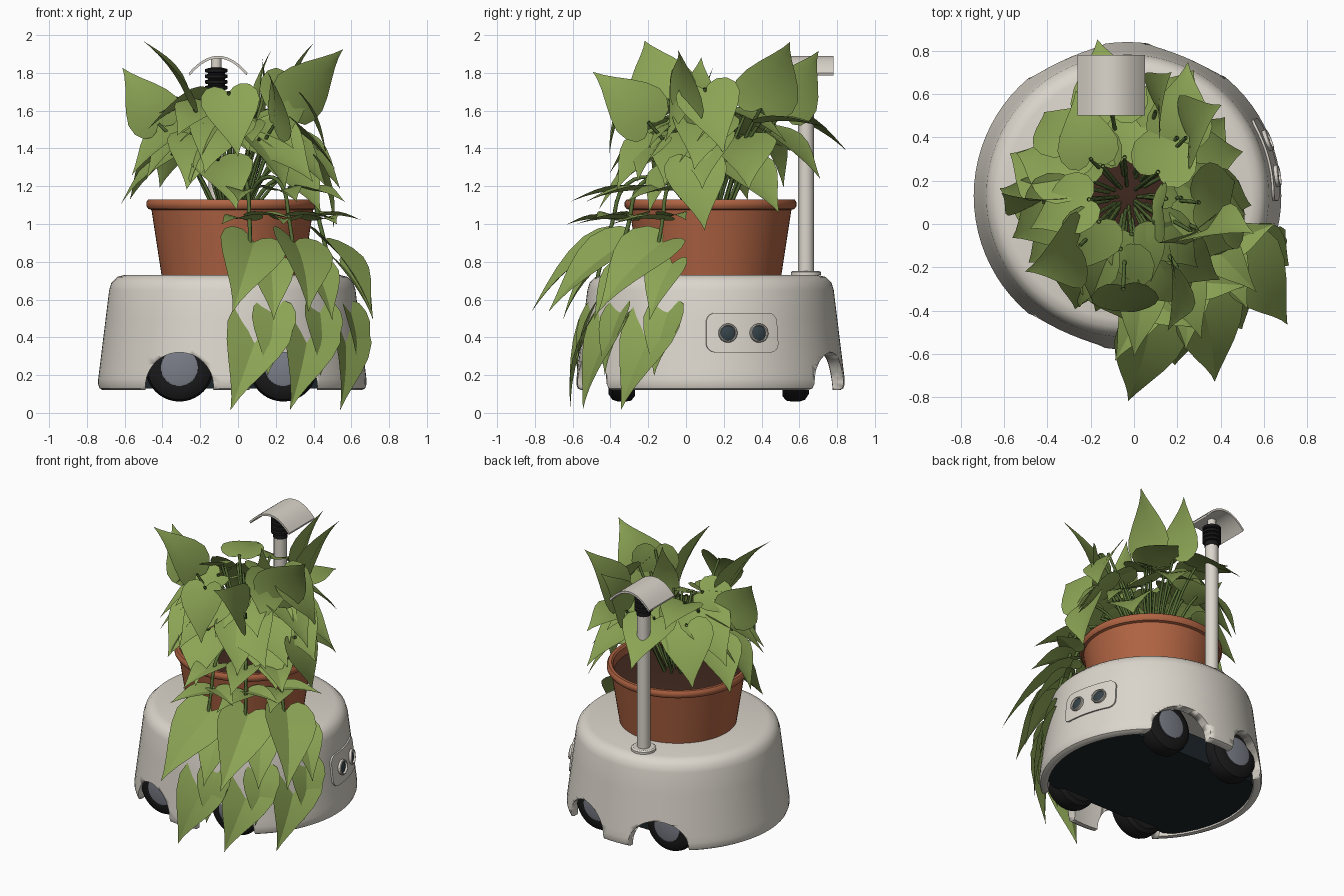
import bpy, bmesh, random
from math import sin, cos, pi, radians, sqrt
from mathutils import Vector, Matrix

random.seed(4)
cube = bpy.data.objects.get("Cube")
if cube:
    bpy.data.objects.remove(cube)
CX, CY = -0.03, 0.13
UP = Vector((0, 0, 1))


def material(name, rgb):
    m = bpy.data.materials.new(name)
    m.use_nodes = True
    m.diffuse_color = (*rgb, 1)
    m.node_tree.nodes["Principled BSDF"].inputs["Base Color"].default_value = (*rgb, 1)
    return m


beige = material("warm beige", (.71, .67, .60))
clay = material("terracotta", (.43, .125, .055))
green = material("leaf green", (.26, .37, .09))
stem_green = material("stem green", (.09, .15, .035))
black = material("rubber black", (.01, .01, .011))
grey = material("hub grey", (.20, .21, .25))
navy = material("chassis dark", (.012, .018, .022))
soil_brown = material("soil brown", (.05, .021, .013))
glass = material("port glass", (.035, .055, .065))


def finish(name, bm, mat, angle=35):
    me = bpy.data.meshes.new(name)
    bm.to_mesh(me)
    bm.free()
    ob = bpy.data.objects.new(name, me)
    bpy.context.collection.objects.link(ob)
    me.materials.append(mat)
    bpy.ops.object.select_all(action='DESELECT')
    ob.select_set(True)
    bpy.context.view_layer.objects.active = ob
    bpy.ops.object.shade_smooth_by_angle(angle=radians(angle))
    return ob


def lathe(name, profile, mat, place=Matrix.Translation((CX, CY, 0)), steps=48):
    """Spin (radius, height) points around z, then place the result."""
    bm = bmesh.new()
    vs = [bm.verts.new((r, 0, z)) for r, z in profile]
    # Points on the axis are never joined to each other
    edges = [bm.edges.new(p) for p in zip(vs, vs[1:]) if p[0].co.x + p[1].co.x > 0]
    bmesh.ops.spin(bm, geom=vs + edges, axis=UP, cent=(0, 0, 0), angle=2 * pi, steps=steps)
    bmesh.ops.remove_doubles(bm, verts=bm.verts, dist=1e-4)
    bmesh.ops.recalc_face_normals(bm, faces=bm.faces)
    bmesh.ops.transform(bm, matrix=place, verts=bm.verts)
    return finish(name, bm, mat)


def thicken(name, bm, offset, mat, place=Matrix()):
    """Extrude an open sheet of faces into a solid."""
    top = bmesh.ops.extrude_face_region(bm, geom=bm.faces[:], use_keep_orig=True)["geom"]
    bmesh.ops.translate(bm, vec=offset, verts=[g for g in top if isinstance(g, bmesh.types.BMVert)])
    bmesh.ops.recalc_face_normals(bm, faces=bm.faces)
    bmesh.ops.transform(bm, matrix=place, verts=bm.verts)
    return finish(name, bm, mat)


def prism(name, outline, low, high, mat, place=Matrix()):
    bm = bmesh.new()
    bm.faces.new([bm.verts.new((x, y, low)) for x, y in outline])
    return thicken(name, bm, (0, 0, high - low), mat, place)


def facing(direction, at):
    return Matrix.Translation(at) @ Vector(direction).to_track_quat('Z', 'Y').to_matrix().to_4x4()


def polar(deg, u, v, z):
    """Point at u outward and v sideways from the pot's axis."""
    a = radians(deg)
    return Vector((CX + u * cos(a) - v * sin(a), CY + u * sin(a) + v * cos(a), z))


# Hollow body shell with wheel arches cut from front to back
wall = [(.71 - .123 * (z - .18), z) for z in (.18, .22, .26, .3, .335, .36, .5, .65)]
outer = [(.685, .12), (.703, .13), (.71, .15)] + wall + [(.64, .69), (.61, .72), (.57, .73), (0, .73)]
shell = lathe("body_shell", outer + [(0, .62), (.6, .62), (.655, .12), (.685, .12)], beige, steps=80)
for x in (-.31, .24):
    arch = lathe("arch_cutter", [(0, -1), (.18, -1), (.18, 1), (0, 1)], beige,
                 facing((0, 1, 0), (x, CY, .14)))
    arch.hide_render = True
    mod = shell.modifiers.new("arch", 'BOOLEAN')
    mod.object, mod.operation, mod.solver = arch, 'DIFFERENCE', 'EXACT'
    bpy.context.view_layer.objects.active = shell
    bpy.ops.object.modifier_apply(modifier=mod.name)
    bpy.data.objects.remove(arch)

# Chassis, a disc clipped at front and back
ring = [2 * pi * i / 48 for i in range(48)]
prism("chassis", [(CX + .653 * cos(a), CY + max(-.43, min(.43, .653 * sin(a)))) for a in ring],
      .13, .3, navy)

# Wheels
for side, x in (("right", -.31), ("left", .24)):
    for end, y, d in (("front", -.34, -1), ("rear", .58, 1)):
        place = facing((0, d, 0), (x, y, .24))
        lathe(f"{end}_{side}_tire", [(0, -.07), (.15, -.07), (.175, -.05), (.18, -.02), (.18, .02),
                                     (.17, .05), (.14, .07), (.1, .072), (0, .06)], black, place, 40)
        lathe(f"{end}_{side}_hub", [(.1, .06), (.098, .076), (.085, .08), (0, .08)], grey, place, 32)

# Side panel, a thin rounded plate bent to the shell's slope
bm = bmesh.new()
columns = []
for i in range(33):
    t = -.195 * cos(pi * i / 32)
    inset = max(0, abs(t) - .145)
    half = .055 + sqrt(max(0, .05 ** 2 - inset ** 2))
    columns.append([bm.verts.new(polar(14.6 + t / .68 * 180 / pi, .742 - .123 * z, 0, z))
                    for z in (.425 - half, .425 + half)])
for a, b in zip(columns, columns[1:]):
    bm.faces.new((a[0], b[0], b[1], a[1]))
thicken("side_panel", bm, (polar(14.6, -.02, 0, 0) - polar(14.6, 0, 0, 0)), beige)

# Round ports on the panel
for n, deg in enumerate((7.6, 21.6)):
    place = facing((cos(radians(deg)), sin(radians(deg)), .12), polar(deg, .675, 0, .42))
    lathe(f"port_ring_{n + 1}", [(.05, 0), (.05, .03), (.046, .034), (.041, .034), (.038, .015)], beige, place, 28)
    lathe(f"port_lens_{n + 1}", [(.04, .02), (.025, .027), (0, .029)], glass, place, 28)

# Plant pot and soil
lathe("pot", [(0, .73), (.375, .73), (.428, 1.075), (.445, 1.08), (.455, 1.095), (.455, 1.115),
              (.445, 1.13), (.425, 1.13), (.415, 1.12), (.405, 1.06)], clay, steps=64)
lathe("soil", [(.41, 1.07), (.25, 1.085), (0, 1.1)], soil_brown)

# Mast with ribbed neck and curved hood
mast = Matrix.Translation((-.115, .635, 0))
lathe("mast_base", [(.08, .73), (.08, .745), (.07, .752), (.04, .752)], beige, mast, 32)
lathe("mast_pole", [(.042, .74), (.042, 1.7), (0, 1.7)], beige, mast, 32)
ribs = [(r, 1.71 + .03 * i + dz) for i in range(4)
        for r, dz in ((.045, 0), (.06, .004), (.06, .02), (.045, .024))]
lathe("mast_neck", [(0, 1.68), (.046, 1.68)] + ribs + [(0, 1.835)], black, mast, 32)
lathe("hood_mount", [(.028, 1.82), (.028, 1.875), (0, 1.875)], beige, mast, 24)
arc = [(i / 12, 1.89 - .09 * (i / 12) ** 2) for i in range(-12, 13)]
hood = [(.155 * t, z) for t, z in arc] + [(.15 * t, z - .014) for t, z in reversed(arc)]
prism("hood", hood, -.14, .14, beige,
      Matrix.Translation((-.105, .64, 0)) @ Matrix.Rotation(pi / 2, 4, 'X'))

# Heart-shaped leaf: midrib stations and matching edge points (along, half width)
RIB = (0, .02, .05, .11, .22, .38, .56, .74, .88, 1)
EDGE = ((-.08, .08), (-.12, .19), (-.08, .32), (.04, .41), (.2, .43), (.38, .36), (.56, .25),
        (.74, .13), (.88, .05))


def leaf(bm, base, tip, hint, width=1):
    base, tip = Vector(base), Vector(tip)
    axis = tip - base
    size = axis.length
    axis.normalize()
    across = axis.cross(Vector(hint)).normalized()
    normal = across.cross(axis)

    def vert(t, w):
        lift = .25 * t * (1 - t) + .2 * abs(w) - .04
        return bm.verts.new(base + size * (axis * t + across * w * width + normal * lift))
    rib = [vert(t, 0) for t in RIB]
    for s in (1, -1):
        edge = [vert(t, w * s) for t, w in EDGE] + [rib[-1]]
        for i in range(len(EDGE)):
            quad = [rib[i], rib[i + 1], edge[i + 1], edge[i]]
            quad = quad[:2] + quad[3:] if edge[i + 1] is rib[i + 1] else quad
            bm.faces.new(quad if s < 0 else quad[::-1])


def stems(name, paths, radius):
    cu = bpy.data.curves.new(name, 'CURVE')
    cu.dimensions, cu.bevel_depth, cu.bevel_resolution, cu.resolution_u = '3D', radius, 1, 4
    for path in paths:
        sp = cu.splines.new('BEZIER')
        sp.bezier_points.add(len(path) - 1)
        for p, co in zip(sp.bezier_points, path):
            p.co = co
            p.handle_left_type = p.handle_right_type = 'AUTO'
    cu.materials.append(stem_green)
    bpy.context.collection.objects.link(bpy.data.objects.new(name, cu))


# Upright foliage: single leaves as (base, tip, side the upper face looks to)
RIGHT, LEFT, FRONT, BACK = (-1, 0, .5), (1, 0, .5), (0, -1, .5), (-.5, 1, .3)
leaves = [((-.25, -.1, 1.66), (-.49, -.22, 1.98), LEFT), ((.24, .4, 1.62), (.39, .55, 1.97), RIGHT),
          ((.29, -.02, 1.62), (.55, -.03, 1.93), BACK), ((-.42, .1, 1.53), (-.61, .13, 1.83), FRONT),
          ((.2, -.2, 1.54), (.17, -.49, 1.81), LEFT), ((-.1, .5, 1.6), (-.17, .86, 1.4), UP),
          ((-.05, -.3, 1.7), (0, -.42, 1.36), FRONT), ((.42, .04, 1.34), (.52, .1, .97), LEFT),
          ((.3, .1, 1.72), (.48, .2, 1.38), LEFT), ((.26, -.03, 1.78), (.28, -.1, 1.43), BACK),
          ((-.2, .3, 1.66), (-.27, .62, 1.62), UP), ((.2, .4, 1.55), (.25, .75, 1.52), UP),
          ((-.27, .38, 1.55), (-.42, .53, 1.2), BACK), ((.12, .45, 1.5), (.28, .72, 1.25), UP),
          ((.1, .05, 1.55), (.14, .08, 1.88), LEFT), ((.1, .52, 1.6), (.16, .7, 1.92), RIGHT)]
# Spreading rings: angles, base radius and height, tip radius and height
for angles, r0, z0, r1, z1 in ((range(0, 360, 45), .18, 1.62, .47, 1.46),
                               (range(150, 420, 30), .25, 1.53, .56, 1.26),
                               (range(165, 400, 33), .33, 1.38, .58, 1.12)):
    for a in angles:
        a += random.uniform(-8, 8)
        dz, dv, roll = random.uniform(-.08, .08), random.uniform(-.18, .18), random.uniform(-.5, .5)
        hint = UP + polar(a, .6, roll, 0) - polar(a, 0, 0, 0)
        leaves.append((polar(a, r0, 0, z0 + dz), polar(a, r1, dv, z1 + dz), hint))
bm = bmesh.new()
paths = []
for base, tip, hint in leaves:
    leaf(bm, base, tip, hint)
    base = Vector(base)
    away = Vector((base.x - CX, base.y - CY, 0))
    root = Vector((CX, CY, 1.08)) + away * .25
    paths.append([root, root.lerp(base, .6) + UP * .06, base])
finish("foliage", bm, green, 25)
stems("foliage_stems", paths, .009)

# Trailing vines: one pattern of leaves in (outward, sideways, height), turned about the pot
vine_path = [(.1, 0, 1.08), (.28, 0, 1.24), (.45, 0, 1.21), (.53, 0, 1), (.6, 0, .75), (.65, .06, .53)]
vine_leaves = [((.42, 0, 1.19), (.74, -.1, 1.13)), ((.5, 0, 1.03), (.74, -.19, 1.01)),
               ((.5, .02, 1.05), (.66, .22, 1.03)), ((.57, .02, .92), (.95, -.16, .55)),
               ((.61, .1, .8), (.82, .08, .5)), ((.65, .06, .52), (.75, -.14, .02)),
               ((.66, .11, .56), (.74, .06, .2))]
for n, deg in enumerate((-80, -55, -29)):
    bm = bmesh.new()
    out = polar(deg, 1, 0, 0) - polar(deg, 0, 0, 0)
    for base, tip in vine_leaves:
        leaf(bm, polar(deg, *base), polar(deg, *tip), UP if base[2] > 1 else out + UP * .5, .74)
    finish(f"trailing_leaves_{n + 1}", bm, green, 25)
    stems(f"trailing_stem_{n + 1}", [[polar(deg, *p) for p in vine_path]], .011)
